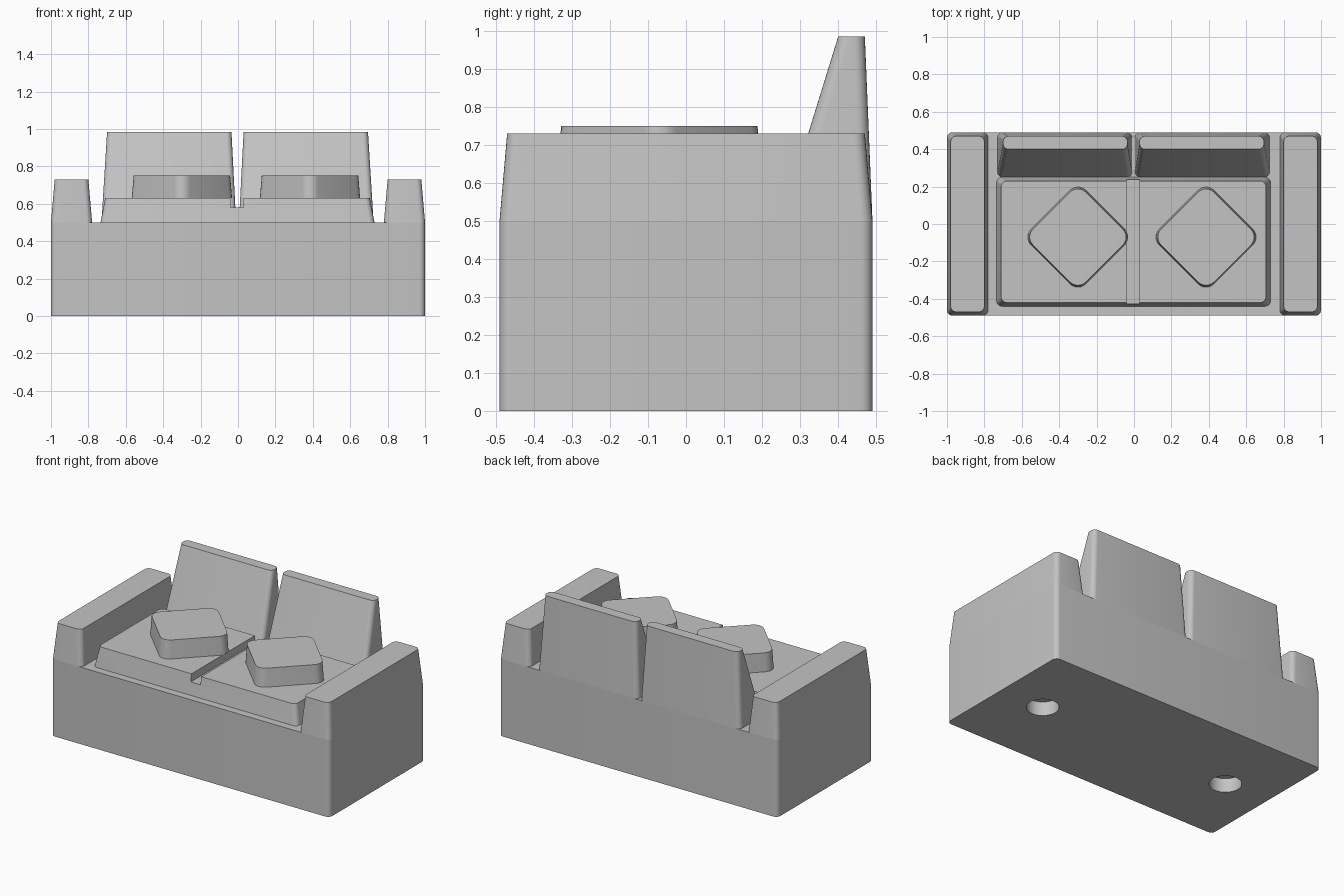
import bpy
import bmesh
from math import cos, sin, pi, radians
from mathutils import Matrix, Vector

if "Cube" in bpy.data.objects:
    bpy.data.objects.remove(bpy.data.objects["Cube"])

grey = bpy.data.materials.new("plain grey")
grey.use_nodes = True
colour = (0.55, 0.55, 0.55, 1)
grey.diffuse_color = colour
grey.node_tree.nodes["Principled BSDF"].inputs["Base Color"].default_value = colour


def rounded_ring(bm, rect, z, radius, steps=6):
    """Ring of vertices around a rounded rectangle (x0, x1, y0, y1)."""
    x0, x1, y0, y1 = rect
    corners = [(x1, y1), (x0, y1), (x0, y0), (x1, y0)]
    signs = [(1, 1), (-1, 1), (-1, -1), (1, -1)]
    ring = []
    for i, ((cx, cy), (sx, sy)) in enumerate(zip(corners, signs)):
        for s in range(steps + 1):
            a = pi / 2 * (i + s / steps)
            ring.append(bm.verts.new((cx - sx * radius + radius * cos(a),
                                      cy - sy * radius + radius * sin(a), z)))
    return ring


def finish(name, bm):
    mesh = bpy.data.meshes.new(name)
    bm.normal_update()
    bm.to_mesh(mesh)
    bm.free()
    obj = bpy.data.objects.new(name, mesh)
    bpy.context.collection.objects.link(obj)
    mesh.materials.append(grey)
    return obj


def tapered_block(name, low, high, z0, z1, radius=0.03, turn=0, centre=(0, 0)):
    """Drafted block with rounded upright edges, optionally turned about z."""
    bm = bmesh.new()
    a = rounded_ring(bm, low, z0, radius)
    b = rounded_ring(bm, high, z1, radius)
    bm.faces.new(reversed(a))
    bm.faces.new(b)
    n = len(a)
    for i in range(n):
        j = (i + 1) % n
        bm.faces.new((a[i], a[j], b[j], b[i]))
    place = Matrix.Translation(Vector((*centre, 0))) @ Matrix.Rotation(turn, 4, 'Z')
    bm.transform(place)
    return finish(name, bm)


def cut(target, cutter):
    mod = target.modifiers.new("cut", 'BOOLEAN')
    mod.operation = 'DIFFERENCE'
    mod.solver = 'EXACT'
    mod.object = cutter
    cutter.hide_render = True
    bpy.context.view_layer.objects.active = target
    bpy.ops.object.modifier_apply(modifier=mod.name)
    bpy.data.objects.remove(cutter)


parts = []

# Base with two shallow round sockets underneath
footprint = (-1, 1, -0.49, 0.49)
base = tapered_block("base", footprint, footprint, 0, 0.5)
for x in (-0.69, 0.69):
    bm = bmesh.new()
    bmesh.ops.create_cone(bm, cap_ends=True, segments=40, radius1=0.095,
                          radius2=0.095, depth=0.18,
                          matrix=Matrix.Translation((x, 0, 0)))
    cut(base, finish("socket_cutter", bm))
parts.append(base)

# Armrests
for name, s in (("right_armrest", -1), ("left_armrest", 1)):
    low = (*sorted((s * 0.78, s)), -0.49, 0.49)
    high = (*sorted((s * 0.8, s * 0.98)), -0.47, 0.47)
    parts.append(tapered_block(name, low, high, 0.5, 0.73))

# Seat with a groove between the two places
seat = tapered_block("seat", (-0.735, 0.73, -0.44, 0.25),
                     (-0.71, 0.705, -0.42, 0.23), 0.5, 0.63)
groove = (-0.04, 0.03, -0.6, 0.4)
cut(seat, tapered_block("groove_cutter", groove, groove, 0.58, 0.8, 0.001))
parts.append(seat)

# Sloping backrests
parts.append(tapered_block("right_backrest", (-0.73, -0.01, 0.25, 0.49),
                           (-0.70, -0.035, 0.40, 0.47), 0.5, 0.985))
parts.append(tapered_block("left_backrest", (0.005, 0.725, 0.25, 0.49),
                           (0.03, 0.695, 0.40, 0.47), 0.5, 0.985))

# Diamond cushions
h, t = 0.207, 0.2
for name, x in (("right_cushion", -0.3), ("left_cushion", 0.385)):
    parts.append(tapered_block(name, (-h, h, -h, h), (-t, t, -t, t), 0.63, 0.75,
                               0.06, radians(45), (x, -0.07)))

# Smooth the rounded corners, keep the hard edges
bpy.ops.object.select_all(action='DESELECT')
for obj in parts:
    obj.select_set(True)
bpy.context.view_layer.objects.active = base
bpy.ops.object.shade_smooth_by_angle(angle=radians(30))
